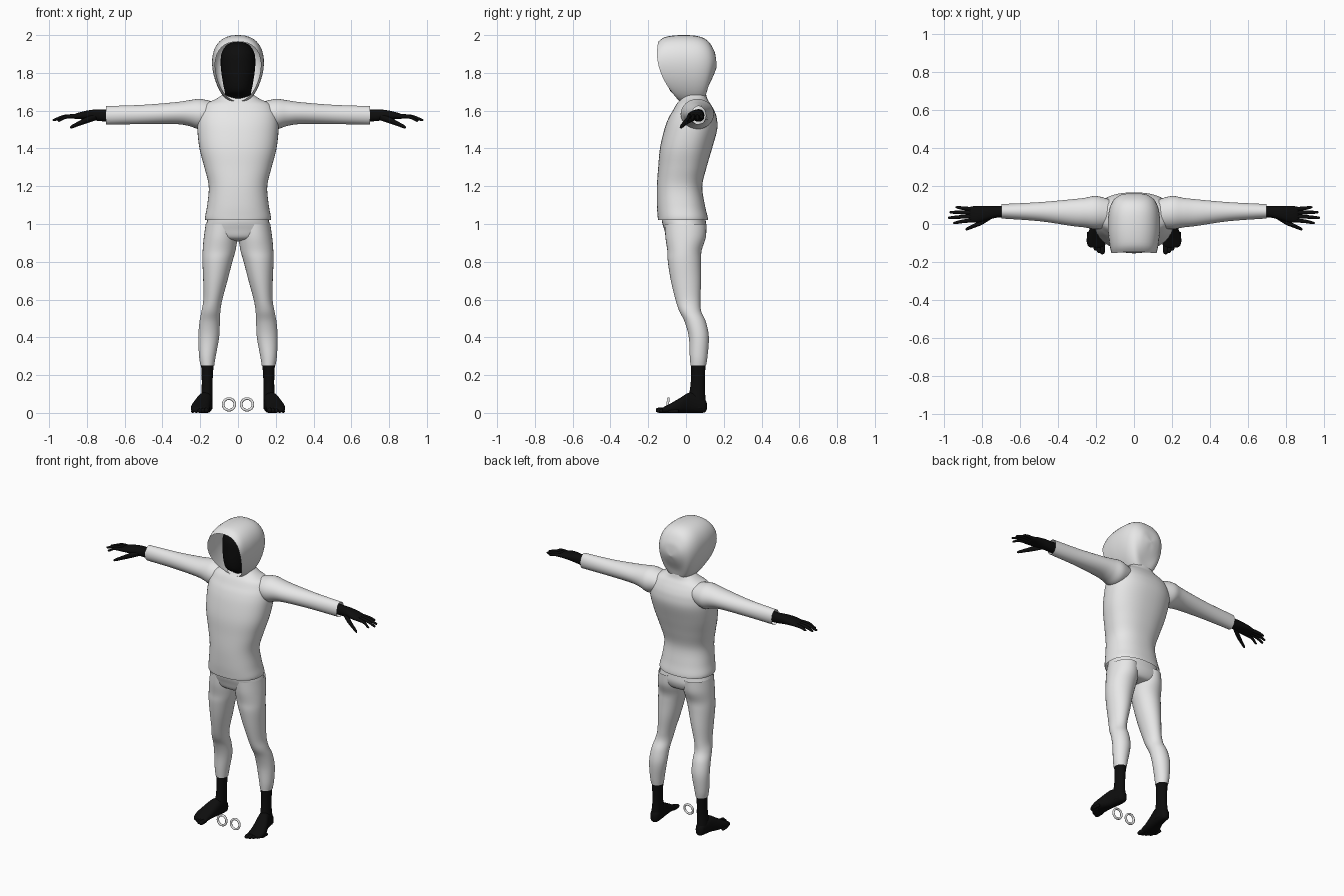
import bpy, bmesh, math

def material(name, c):
    m = bpy.data.materials.new(name)
    m.diffuse_color = (*c, 1)
    return m

CLOTH = material("light grey cloth", (0.8, 0.8, 0.8))
BLACK = material("black skin", (0.004, 0.004, 0.004))

def spline(keys, steps):
    """Smooth (Catmull-Rom) interpolation of parameter tuples."""
    out = []
    n = len(keys)
    for i in range(n - 1):
        a, b, c, d = keys[max(i - 1, 0)], keys[i], keys[i + 1], keys[min(i + 2, n - 1)]
        for k in range(steps):
            t = k / steps
            out.append([0.5 * (2 * q + (r - p) * t + (2 * p - 5 * q + 4 * r - s) * t * t
                               + (3 * q - p - 3 * r + s) * t ** 3)
                        for p, q, r, s in zip(a, b, c, d)])
    out.append(list(keys[-1]))
    return out

def skin(name, rings, mat, cap=(False, False)):
    """Surface through equal-length closed rings of points."""
    bm = bmesh.new()
    rows = [[bm.verts.new(p) for p in r] for r in rings]
    n = len(rows[0])
    for a, b in zip(rows, rows[1:]):
        for j in range(n):
            bm.faces.new((a[j], a[(j + 1) % n], b[(j + 1) % n], b[j]))
    for use, row in zip(cap, (rows[0], rows[-1])):
        if use:
            bm.faces.new(row)
    bmesh.ops.recalc_face_normals(bm, faces=bm.faces)
    for f in bm.faces:
        f.smooth = True
    me = bpy.data.meshes.new(name)
    bm.to_mesh(me)
    bm.free()
    me.materials.append(mat)
    ob = bpy.data.objects.new(name, me)
    bpy.context.collection.objects.link(ob)
    return ob

def loft(name, axis, keys, mat, side=1, n=2.0, seg=32, steps=5, cap=(False, False)):
    """Keys: position on axis, centre u, centre v, radius u, radius v."""
    rings = []
    for p, cu, cv, ru, rv in spline(keys, steps):
        ring = []
        for j in range(seg):
            c, s = math.cos(2 * math.pi * j / seg), math.sin(2 * math.pi * j / seg)
            u = cu + ru * math.copysign(abs(c) ** (2 / n), c)
            v = cv + rv * math.copysign(abs(s) ** (2 / n), s)
            q = {"X": (p, u, v), "Y": (u, p, v), "Z": (u, v, p)}[axis]
            ring.append((q[0] * side, q[1], q[2]))
        rings.append(ring)
    return skin(name, rings, mat, cap)

# Hoodie body, open at hem and neck
loft("hoodie_body", "Z", [
    (1.02, 0, -.016, .173, .132), (1.04, 0, -.018, .174, .132), (1.1, 0, -.027, .163, .127),
    (1.2, 0, -.034, .155, .12), (1.3, 0, -.019, .178, .128), (1.4, 0, 0, .204, .138),
    (1.5, 0, .025, .215, .14), (1.56, 0, .035, .212, .128), (1.6, 0, .04, .2, .11),
    (1.635, 0, .04, .175, .09), (1.66, 0, .042, .12, .072), (1.685, 0, .045, .08, .062)],
    CLOTH, n=2.3, seg=48)

# Hood: rings from the tilted face opening back to the crown
# (top y, top z, bottom y, bottom z, half width, forward bulge)
hood = []
for ty, tz, by, bz, w, bulge in spline([
        (-.147, 1.965, -.035, 1.65, .122, -.045), (-.11, 1.99, -.02, 1.64, .13, -.035),
        (-.03, 2.0, .01, 1.635, .138, -.02), (.06, 1.995, .06, 1.635, .135, 0),
        (.115, 1.97, .095, 1.655, .115, .012), (.148, 1.92, .115, 1.72, .08, .014),
        (.158, 1.88, .143, 1.78, .04, .008), (.162, 1.832, .162, 1.828, .002, 0)], 4):
    ring = []
    for j in range(40):
        t = 2 * math.pi * j / 40
        c, s = math.cos(t), math.sin(t)
        k = (1 + c) / 2
        x = w * math.copysign(abs(s) ** .85, s) * (1 + .2 * c) / 1.03
        ring.append((x, by + (ty - by) * k + bulge * s * s, bz + (tz - bz) * k))
    hood.append(ring)
skin("hood", hood, CLOTH, (False, True))

# Head and neck inside the hood
loft("head", "Z", [
    (1.62, 0, .035, .062, .055), (1.67, 0, .03, .066, .06), (1.7, 0, .0, .07, .08),
    (1.75, 0, -.005, .08, .092), (1.83, 0, 0, .091, .1), (1.9, 0, .005, .088, .1),
    (1.945, 0, .01, .062, .075), (1.963, 0, .01, .025, .03), (1.966, 0, .01, .002, .002)],
    BLACK, cap=(True, True))

# Trousers seat
loft("trouser_seat", "Z", [
    (1.08, 0, -.012, .15, .11), (1.02, 0, -.012, .163, .116), (.97, 0, -.003, .172, .112),
    (.93, 0, -.003, .14, .098), (.915, 0, -.003, .08, .07), (.908, 0, 0, .01, .01)],
    CLOTH, n=2.3, cap=(False, True))

for side, tag in ((1, "left"), (-1, "right")):
    # Sleeve, open at the cuff
    loft("sleeve_" + tag, "X", [
        (.13, .055, 1.585, .075, .062), (.2, .06, 1.582, .088, .08), (.26, .06, 1.587, .078, .068),
        (.33, .06, 1.587, .07, .058), (.5, .065, 1.58, .05, .051), (.7, .067, 1.575, .038, .049)],
        CLOTH, side)
    # Trouser leg
    loft("trouser_leg_" + tag, "Z", [
        (1.0, .088, -.002, .083, .11), (.93, .092, -.002, .089, .107), (.86, .1, -.008, .087, .091),
        (.8, .109, -.008, .079, .088), (.7, .12, 0, .064, .08), (.6, .133, .01, .05, .066),
        (.54, .143, .022, .05, .058), (.48, .15, .05, .054, .056), (.4, .155, .068, .055, .053),
        (.3, .162, .067, .044, .047), (.25, .162, .065, .036, .041)], CLOTH, side)
    # Ankle
    loft("ankle_" + tag, "Z", [
        (.27, .162, .065, .034, .039), (.18, .163, .063, .029, .037), (.12, .164, .06, .029, .04),
        (.07, .166, .056, .032, .048), (.02, .167, .055, .033, .052)],
        BLACK, side, cap=(True, True))
    # Foot, splayed towards the outside
    loft("foot_" + tag, "Y", [
        (.111, .166, .035, .008, .015), (.1, .166, .037, .025, .034), (.07, .167, .046, .032, .046),
        (.02, .175, .054, .038, .054), (-.03, .19, .04, .046, .04), (-.08, .2, .026, .05, .025),
        (-.115, .198, .017, .045, .016), (-.125, .197, .015, .03, .01)],
        BLACK, side, n=2.5, seg=24, cap=(True, True))
    # Toes
    for i in range(5):
        x, tip, r = .167 + .018 * i, -.16 + .004 * i + .003 * i * i, .014 - .0012 * i
        loft(f"toe_{i + 1}_{tag}", "Y", [
            (tip + .055, x, r, r, r), (tip + .02, x, r, r, r),
            (tip + .005, x, r, r * .75, r * .75), (tip, x, r, r * .2, r * .2)],
            BLACK, side, seg=12, steps=3, cap=(True, True))
    # Palm and wrist
    loft("palm_" + tag, "X", [
        (.67, .066, 1.575, .031, .033), (.72, .064, 1.575, .03, .031), (.77, .058, 1.577, .036, .028),
        (.82, .052, 1.575, .043, .021), (.86, .05, 1.57, .042, .014), (.872, .05, 1.568, .03, .006)],
        BLACK, side, n=2.3, seg=24, cap=(True, True))
    # Fingers: base y, tip x, tip y, tip z
    for i, (by, tx, ty, tz) in enumerate([
            (.021, .955, .006, 1.548), (.041, .982, .033, 1.551),
            (.06, .974, .062, 1.554), (.078, .942, .088, 1.56)]):
        loft(f"finger_{i + 1}_{tag}", "X", [
            (.84, by, 1.571, .011, .012), ((.86 + tx) / 2, (by + ty) / 2, 1.568, .0095, .01),
            (tx - .01, ty, tz, .007, .007), (tx, ty, tz, .002, .002)],
            BLACK, side, seg=12, steps=4, cap=(True, True))
    # Thumb
    loft("thumb_" + tag, "X", [
        (.75, .045, 1.568, .016, .018), (.8, .012, 1.55, .015, .017), (.84, -.008, 1.533, .011, .013),
        (.88, -.025, 1.515, .008, .009), (.89, -.028, 1.512, .002, .002)],
        BLACK, side, seg=12, steps=4, cap=(True, True))
    # Small loose ring (eyelet) standing between the feet
    bpy.ops.mesh.primitive_torus_add(
        location=(.048 * side, -.097, .045), rotation=(math.pi / 2 - .12, 0, 0),
        major_radius=.031, minor_radius=.007, major_segments=32, minor_segments=10)
    ring = bpy.context.object
    ring.name = "eyelet_" + tag
    ring.data.materials.append(CLOTH)
    for p in ring.data.polygons:
        p.use_smooth = True
